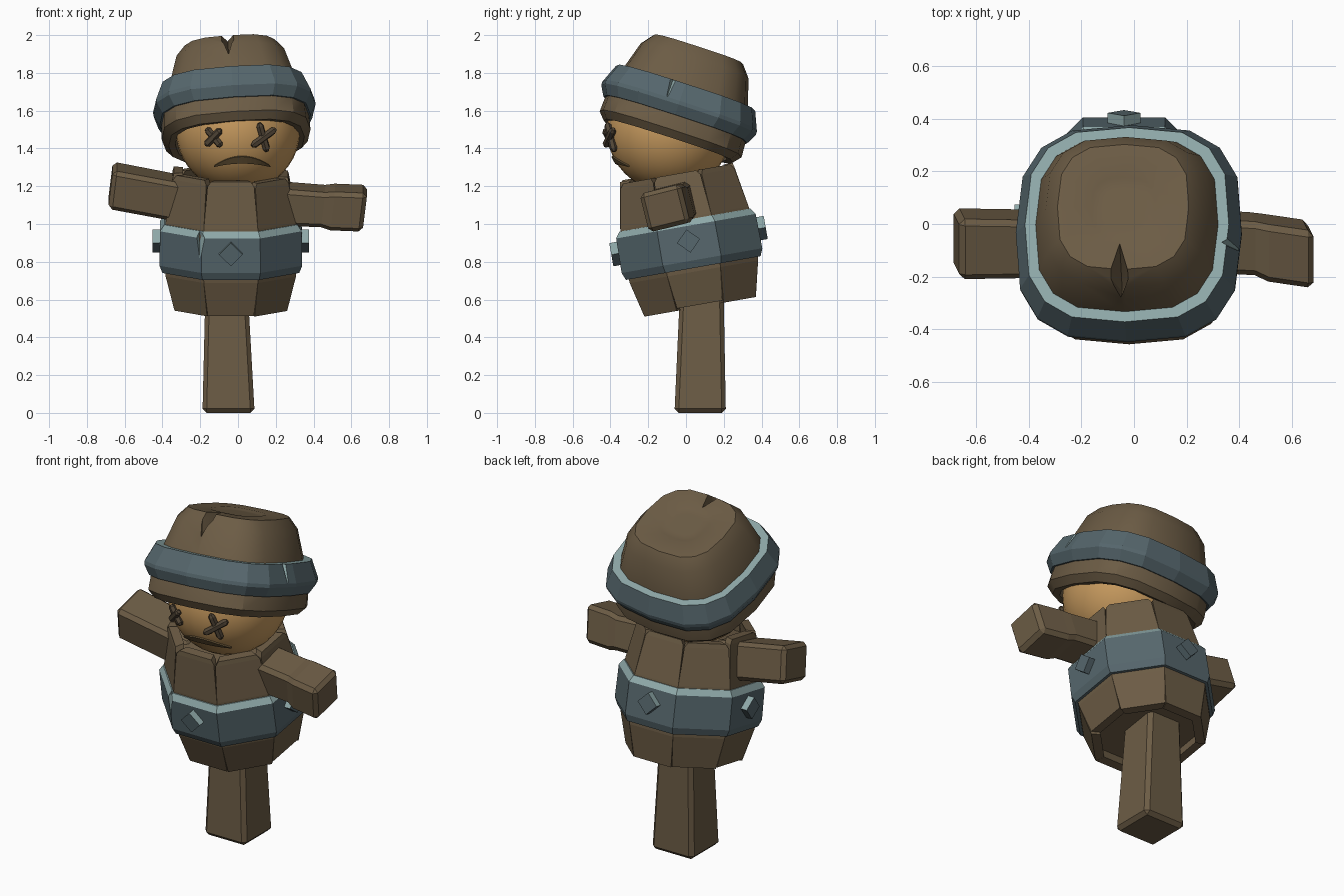
import bpy, bmesh, math, random
from mathutils import Vector, Matrix

if "Cube" in bpy.data.objects:
    bpy.data.objects.remove(bpy.data.objects["Cube"])
random.seed(4)
rad = math.radians


def material(name, rgb):
    m = bpy.data.materials.new(name)
    lin = [((c / 255 + 0.055) / 1.055) ** 2.4 for c in rgb]
    m.diffuse_color = (*lin, 1)
    m.use_nodes = True
    m.node_tree.nodes["Principled BSDF"].inputs["Base Color"].default_value = m.diffuse_color
    return m


WOOD = material("brown_wood", (108, 92, 69))
STEEL = material("blue_grey_steel", (86, 103, 109))
PALE = material("pale_steel_edge", (142, 168, 168))
CLOTH = material("golden_sackcloth", (200, 155, 95))
STITCH = material("dark_stitching", (82, 70, 55))
MOUTH = material("mouth_brown", (98, 80, 52))


def finish(name, bm, mats, smooth=None):
    bmesh.ops.recalc_face_normals(bm, faces=bm.faces)
    me = bpy.data.meshes.new(name)
    bm.to_mesh(me)
    bm.free()
    for m in mats:
        me.materials.append(m)
    if smooth:
        me.shade_smooth()
        me.set_sharp_from_angle(angle=rad(smooth))
    ob = bpy.data.objects.new(name, me)
    bpy.context.collection.objects.link(ob)
    return ob


def loft(bm, rings, closed=False):
    """Skin equal rings of points; cap the ends, or join last to first."""
    vs = [[bm.verts.new(p) for p in r] for r in rings]
    n = len(vs[0])
    pairs = list(zip(vs, vs[1:])) + ([(vs[-1], vs[0])] if closed else [])
    for a, b in pairs:
        for i in range(n):
            j = (i + 1) % n
            bm.faces.new((a[i], a[j], b[j], b[i]))
    if not closed:
        bm.faces.new(vs[0][::-1])
        bm.faces.new(vs[-1])


def lathe(name, section, profile, mats, closed=False, smooth=None):
    bm = bmesh.new()
    loft(bm, [[(x * r, y * r, h) for x, y in section] for r, h in profile], closed)
    return finish(name, bm, mats, smooth)


def bevel(ob, width):
    m = ob.modifiers.new("bevel", 'BEVEL')
    m.width, m.segments = width, 1


def paint_top(ob):
    """Slot 0 is the pale edge, slot 1 the steel."""
    for p in ob.data.polygons:
        p.material_index = 0 if p.normal.z > 0.5 else 1


def nick(ob, loc, half, turn=0):
    """Cut a diamond-shaped chip out of an untransformed object."""
    bm = bmesh.new()
    bmesh.ops.create_uvsphere(bm, u_segments=4, v_segments=2, radius=1)
    bm.transform(Matrix.Translation(loc) @ Matrix.Rotation(rad(turn), 4, 'Z') @ Matrix.Diagonal((*half, 1)))
    cutter = finish("chip_cutter", bm, [])
    cutter.hide_render = True
    m = ob.modifiers.new("chip", 'BOOLEAN')
    m.operation, m.object, m.solver = 'DIFFERENCE', cutter, 'EXACT'
    dg = bpy.context.evaluated_depsgraph_get()
    me = bpy.data.meshes.new_from_object(ob.evaluated_get(dg))
    ob.modifiers.clear()
    ob.data = me
    bpy.data.objects.remove(cutter)


def place(ob, loc, rot):
    ob.location, ob.rotation_euler = loc, [rad(a) for a in rot]


# Post and arms: square sections along a path
def beam(name, stations, axis, tilt=0):
    bm, rings = bmesh.new(), []
    for c, a, b in stations:
        ring = []
        for u, v in ((-1, -1), (1, -1), (1, 1), (-1, 1)):
            if axis == 'Z':
                p = Vector((u * a, v * b, 0))
            else:
                p = Vector((v * b * 0.12, u * a, v * b))
                p.x -= 0.0
                p = Matrix.Rotation(rad(tilt), 3, 'X') @ p
            ring.append(Vector(c) + p)
        rings.append(ring)
    loft(bm, rings)
    ob = finish(name, bm, [WOOD])
    bevel(ob, 0.022)
    return ob


beam("post", [((-0.05, 0.075, 0), 0.138, 0.136), ((-0.062, 0.085, 0.75), 0.108, 0.112)], 'Z')
beam("left_arm", [((-0.2, -0.075, 1.115), 0.11, 0.105),
                  ((-0.675, -0.075, 1.205), 0.118, 0.105)], 'X', 14)
beam("right_arm", [((0.2, -0.06, 1.11), 0.105, 0.10), ((0.45, -0.075, 1.095), 0.105, 0.095),
                   ((0.5, -0.09, 1.09), 0.112, 0.105), ((0.672, -0.115, 1.083), 0.112, 0.105)], 'X', 14)

# Barrel body: eight staves with uneven tops, and recessed ends
BODY, LEAN = (-0.038, 0.075, 0.56), (10, 0, 0)
OCT = [(math.cos(rad(22.5 + 45 * i)) / math.cos(rad(22.5)),
        math.sin(rad(22.5 + 45 * i)) / math.cos(rad(22.5))) for i in range(8)]
bm = bmesh.new()
for i in range(8):
    a, b = Vector(OCT[i]), Vector(OCT[(i + 1) % 8])
    top, low = 0.725 + random.uniform(-0.015, 0.015), random.uniform(0, 0.015)
    rings = []
    for r, h, w in ((0.30, low, 0.98), (0.345, 0.19, 1), (0.358, 0.35, 1),
                    (0.345, 0.48, 1), (0.308, top - 0.025, 0.97), (0.302, top, 0.84)):
        mid = (a + b) / 2
        p, q = mid + (a - mid) * w, mid + (b - mid) * w
        k = r - 0.05
        rings.append([(p.x * r, p.y * r, h), (q.x * r, q.y * r, h),
                      (q.x * k, q.y * k, h), (p.x * k, p.y * k, h)])
    loft(bm, rings)
place(finish("barrel_staves", bm, [WOOD]), BODY, LEAN)
core = lathe("barrel_core", OCT, [(0.275, 0.07), (0.315, 0.3), (0.305, 0.48), (0.27, 0.66)], [WOOD])
place(core, BODY, LEAN)

# Barrel hoop with chips
hoop = lathe("barrel_hoop", OCT, [(0.33, 0.21), (0.362, 0.21), (0.378, 0.25), (0.375, 0.435),
                                  (0.352, 0.468), (0.33, 0.468)], [PALE, STEEL], True)
paint_top(hoop)
nick(hoop, (-0.165, -0.38, 0.44), (0.03, 0.06, 0.14))
nick(hoop, (-0.265, 0.265, 0.22), (0.03, 0.03, 0.10), 135)
place(hoop, BODY, LEAN)

# Diamond studs on four sides of the hoop
bm = bmesh.new()
for i in range(4):
    m = (Matrix.Rotation(rad(90 * i), 4, 'Z') @ Matrix.Translation((0.385, 0, 0.355))
         @ Matrix.Rotation(rad(45), 4, 'X') @ Matrix.Diagonal((0.06, 0.088, 0.088, 1)))
    bmesh.ops.create_cube(bm, size=1, matrix=m)
studs = finish("hoop_studs", bm, [PALE, STEEL])
paint_top(studs)
place(studs, BODY, LEAN)

# Head
HEAD, HR = Vector((0, -0.09, 1.5)), 0.33
bm = bmesh.new()
bmesh.ops.create_uvsphere(bm, u_segments=32, v_segments=20, radius=HR)
head = finish("head", bm, [CLOTH], 60)
head.location = HEAD


def on_face(x, z, lift):
    """Point on the front of the head above x, z."""
    d = Vector((x - HEAD.x, 0, z - HEAD.z))
    d.y = -math.sqrt(HR * HR - d.x ** 2 - d.z ** 2)
    return HEAD + d * (1 + lift / HR)


# Stitched cross eyes
for name, x, size, turns in (("left_eye", -0.125, 0.062, (40, -48)),
                             ("right_eye", 0.13, 0.08, (20, -55))):
    bm = bmesh.new()
    c = on_face(x, 1.46, 0.008)
    face = (c - HEAD).normalized().to_track_quat('Z', 'Y').to_matrix().to_4x4()
    for k, t in enumerate(turns):
        rot = face @ Matrix.Rotation(rad(t), 4, 'Z')
        rings = []
        for s, w in ((-1, 0.010), (-0.8, 0.02), (0.8, 0.02), (1, 0.010)):
            rings.append([Matrix.Translation(c) @ rot @
                          Vector((math.cos(rad(60 * j)) * w, s * size, math.sin(rad(60 * j)) * w + 0.008 * k))
                          for j in range(6)])
        loft(bm, rings)
    finish(name, bm, [STITCH])

# Frowning mouth: a thin plate following the head
bm = bmesh.new()
rings = []
for i in range(13):
    s = -1 + i / 6
    x, up = 0.022 + 0.145 * s, 1 - s * s
    lo, hi = 1.306 + 0.018 * up, 1.312 + 0.048 * up
    rings.append([on_face(x, lo, -0.001), on_face(x, lo, 0.008),
                  on_face(x, hi, 0.008), on_face(x, hi, -0.001)])
loft(bm, rings)
finish("mouth", bm, [MOUTH])

# Bucket hat with rounded-square section, chipped at the front
HAT, TIP = (-0.02, -0.035, 1.617), (-18, -4, 0)
quarter = [(1, 0), (0.95, 0.52), (0.79, 0.79), (0.52, 0.95)]
SQ = quarter + [(-y, x) for x, y in quarter]
SQ += [(-x, -y) for x, y in SQ]
hat = lathe("hat", SQ, [(0.30, -0.05), (0.325, -0.185), (0.36, -0.19), (0.395, -0.15), (0.39, -0.06),
                        (0.352, 0.09), (0.30, 0.26), (0.25, 0.322), (0.14, 0.322),
                        (0.12, 0.314), (0.08, 0.314)], [WOOD])
nick(hat, (-0.01, -0.275, 0.32), (0.04, 0.13, 0.19))
hat.data.shade_smooth()
hat.data.set_sharp_from_angle(angle=rad(28))
place(hat, HAT, TIP)

# Hat band with chips
band = lathe("hat_band", SQ, [(0.335, -0.07), (0.40, -0.07), (0.43, -0.015), (0.43, 0.005),
                              (0.388, 0.105), (0.335, 0.105)], [PALE, STEEL], True)
paint_top(band)
nick(band, (0.42, -0.07, 0.10), (0.06, 0.035, 0.10))
nick(band, (-0.18, 0.43, 0.06), (0.08, 0.04, 0.08))
place(band, HAT, TIP)
